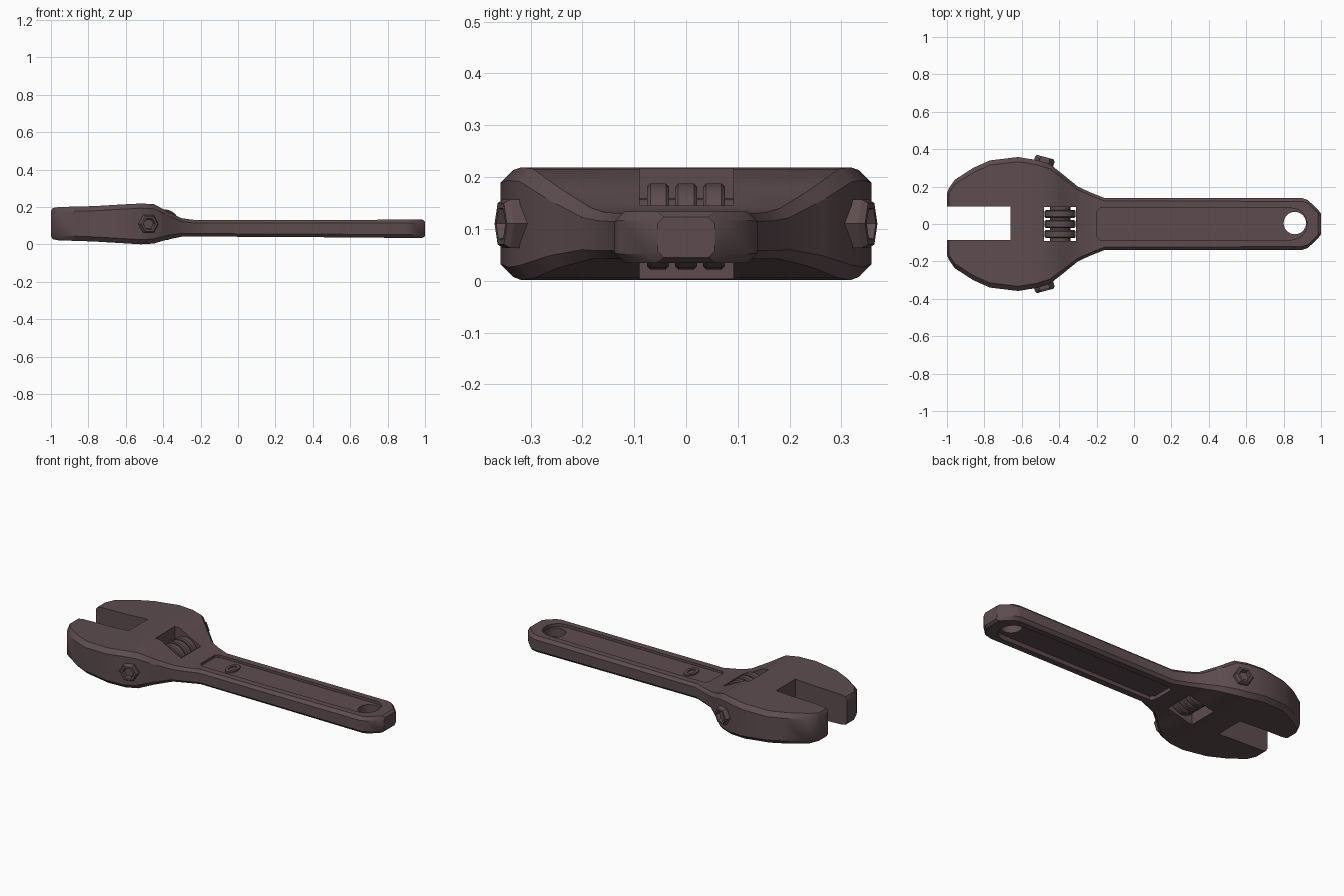
import bpy, bmesh, math
from mathutils import Vector, Matrix

if "Cube" in bpy.data.objects:
    bpy.data.objects.remove(bpy.data.objects["Cube"])

mat = bpy.data.materials.new("dark plum steel")
mat.diffuse_color = (0.11, 0.072, 0.078, 1)
mat.use_nodes = True
mat.node_tree.nodes["Principled BSDF"].inputs["Base Color"].default_value = mat.diffuse_color


def make(name, bm, angle=30):
    bmesh.ops.recalc_face_normals(bm, faces=bm.faces)
    me = bpy.data.meshes.new(name)
    bm.to_mesh(me)
    bm.free()
    me.materials.append(mat)
    ob = bpy.data.objects.new(name, me)
    bpy.context.collection.objects.link(ob)
    smooth(ob, angle)
    return ob


def smooth(ob, angle=30):
    bpy.ops.object.select_all(action='DESELECT')
    ob.select_set(True)
    bpy.context.view_layer.objects.active = ob
    bpy.ops.object.shade_smooth_by_angle(angle=math.radians(angle))


def loft(rings):
    bm = bmesh.new()
    vs = [[bm.verts.new(p) for p in r] for r in rings]
    n = len(vs[0])
    for a, b in zip(vs, vs[1:]):
        for i in range(n):
            bm.faces.new((a[i], a[(i + 1) % n], b[(i + 1) % n], b[i]))
    bm.faces.new(vs[0])
    bm.faces.new(vs[-1])
    return bm


def prism(pts, z0, z1):
    return loft([[(x, y, z) for x, y in pts] for z in (z0, z1)])


def lathe(profile, n, matrix):
    # rings of (radius, height) around local z
    return loft([[matrix @ Vector((r * math.cos(2 * math.pi * i / n),
                                   r * math.sin(2 * math.pi * i / n), h))
                  for i in range(n)] for r, h in profile])


def cut(ob, name, bm):
    c = make(name, bm)
    c.hide_render = True
    m = ob.modifiers.new(name, 'BOOLEAN')
    m.operation, m.solver, m.object = 'DIFFERENCE', 'EXACT', c
    bpy.context.view_layer.objects.active = ob
    bpy.ops.object.modifier_apply(modifier=name)
    bpy.data.objects.remove(c)


# body: chamfered cross-sections (x, half width, bottom, top, chamfer)
stations = [
    (-1.0, .165, .045, .18, .02), (-.99, .19, .028, .195, .025), (-.96, .235, .022, .2, .025),
    (-.86, .30, .019, .203, .025), (-.77, .34, .016, .205, .025), (-.62, .358, .007, .214, .025),
    (-.52, .342, .001, .219, .025), (-.45, .32, .005, .216, .025), (-.38, .265, .026, .178, .022),
    (-.30, .20, .042, .14, .018), (-.24, .172, .042, .132, .016), (-.16, .14, .042, .13, .016),
    (.3, .139, .04, .13, .016), (.90, .138, .035, .133, .018), (.93, .128, .034, .134, .018),
    (.985, .075, .034, .134, .018), (1.0, .055, .045, .123, .012)]


def section(x, w, lo, hi, c):
    return [(x, -w + c, lo), (x, w - c, lo), (x, w, lo + c), (x, w, hi - c),
            (x, w - c, hi), (x, -w + c, hi), (x, -w, hi - c), (x, -w, lo + c)]


body = make("wrench_body", loft([section(*s) for s in stations]))


def rect(x0, x1, y0, y1):
    return [(x0, y0), (x1, y0), (x1, y1), (x0, y1)]


# jaw opening and worm window
cut(body, "jaw_opening", prism(rect(-1.2, -.66, -.085, .093), -.1, .4))
cut(body, "worm_window", prism(rect(-.48, -.31, -.09, .092), -.1, .4))

# handle recesses on both faces, rounded around the hanging hole
recess = [(.84 + .085 * math.cos(t), .085 * math.sin(t))
          for t in [math.pi * (i / 12 - .5) for i in range(13)]]
recess += [(-.18, .085), (-.2, .065), (-.2, -.065), (-.18, -.085)]
cut(body, "top_recess", prism(recess, .116, .3))
cut(body, "bottom_recess", prism(recess, -.1, .064))
cut(body, "hanging_hole", lathe([(.06, -.1), (.06, .4)], 32, Matrix.Translation((.86, .005, 0))))
smooth(body)

# worm screw: thick ribs on an axle
turn = Matrix.Rotation(-math.pi / 2, 4, 'X')
for i, y in enumerate((-.054, 0, .054)):
    rib = [(.05, -.021), (.077, -.021), (.083, -.015), (.083, .015), (.077, .021), (.05, .021)]
    make(f"worm_rib_{i + 1}", lathe(rib, 24, Matrix.Translation((-.395, y, .105)) @ turn))
make("worm_axle", lathe([(.055, -.1), (.055, .1)], 20, Matrix.Translation((-.395, 0, .105)) @ turn))

# hexagonal bolt heads with a sunken socket, tilted to follow the head
for name, s in (("left_bolt", 1), ("right_bolt", -1)):
    d = Vector((.27, s, 0)).normalized()
    m = Matrix.Translation((-.485, s * .317, .11)) @ d.to_track_quat('Z', 'Y').to_matrix().to_4x4()
    prof = [(.054, -.04), (.054, .03), (.046, .042), (.034, .042), (.028, .022)]
    make(name, lathe(prof, 6, m), 20)

# small raised oval tab in the handle recess
tab = [(-.035 + .033 * math.cos(t), .055 * math.sin(t))
       for t in [2 * math.pi * i / 20 for i in range(20)]]
inner = [(-.035 + (x + .035) * .5, y * .55) for x, y in tab]
make("recess_tab", loft([[(x, y, z) for x, y in p] for p, z in
                         ((tab, .11), (tab, .124), (inner, .124), (inner, .118))]))
